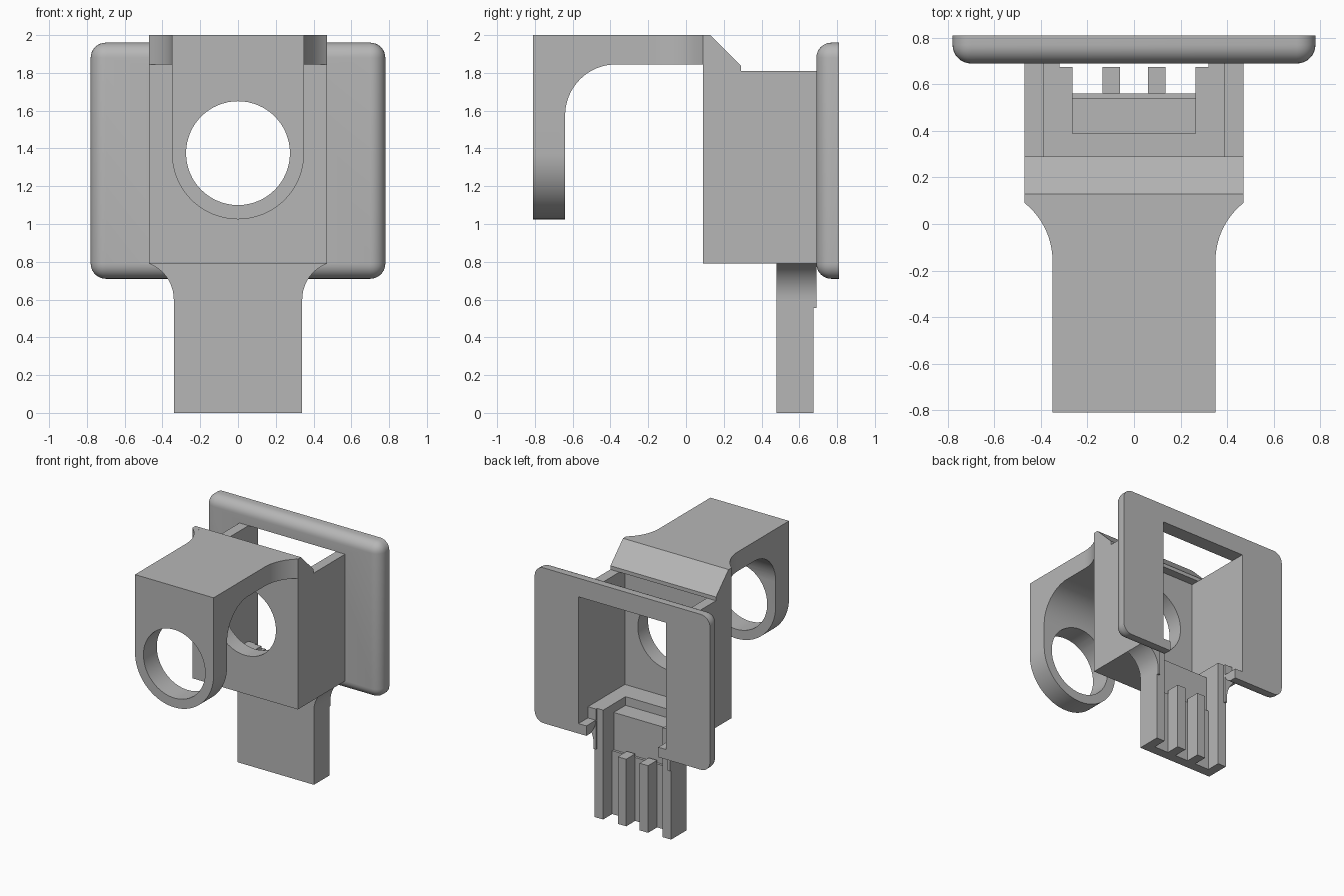
import bpy, bmesh
from math import sin, cos, radians, pi
from mathutils import Vector

cube = bpy.data.objects.get("Cube")
if cube:
    bpy.data.objects.remove(cube, do_unlink=True)

grey = bpy.data.materials.new("plain grey")
grey.use_nodes = True
COLOUR = (0.47, 0.47, 0.47, 1)
grey.diffuse_color = COLOUR
grey.node_tree.nodes["Principled BSDF"].inputs["Base Color"].default_value = COLOUR


def finish(name, bm):
    bmesh.ops.recalc_face_normals(bm, faces=bm.faces)
    mesh = bpy.data.meshes.new(name)
    bm.to_mesh(mesh)
    bm.free()
    mesh.materials.append(grey)
    obj = bpy.data.objects.new(name, mesh)
    bpy.context.collection.objects.link(obj)
    return obj


def extrude(name, pts, axis, lo, hi):
    """Extrude a 2D outline along an axis; the outline uses the other two axes in order."""
    def place(p, d):
        c = list(p)
        c.insert("xyz".index(axis), d)
        return Vector(c)
    bm = bmesh.new()
    a = [bm.verts.new(place(p, lo)) for p in pts]
    b = [bm.verts.new(place(p, hi)) for p in pts]
    bm.faces.new(a)
    bm.faces.new(b)
    for i in range(len(pts)):
        j = (i + 1) % len(pts)
        bm.faces.new((a[i], a[j], b[j], b[i]))
    return finish(name, bm)


def box(name, x, y, z):
    return extrude(name, [(x[0], y[0]), (x[1], y[0]), (x[1], y[1]), (x[0], y[1])], "z", *z)


def arc(cx, cy, r, start, end, n=16):
    angles = [radians(start + (end - start) * i / n) for i in range(n + 1)]
    return [(cx + r * cos(t), cy + r * sin(t)) for t in angles]


def apply_modifiers(obj):
    graph = bpy.context.evaluated_depsgraph_get()
    mesh = bpy.data.meshes.new_from_object(obj.evaluated_get(graph))
    obj.modifiers.clear()
    obj.data = mesh


def boolean(obj, cutter, operation="DIFFERENCE"):
    mod = obj.modifiers.new("cut", "BOOLEAN")
    mod.operation, mod.solver, mod.object = operation, "EXACT", cutter
    apply_modifiers(obj)
    bpy.data.objects.remove(cutter, do_unlink=True)


def mirror(obj):
    obj.modifiers.new("mirror", "MIRROR").use_clip = False
    apply_modifiers(obj)


def smooth(obj):
    bpy.ops.object.select_all(action="DESELECT")
    obj.select_set(True)
    bpy.context.view_layer.objects.active = obj
    bpy.ops.object.shade_smooth_by_angle(angle=radians(30))


HOLE_Z = 1.375


def hole_cutter(y0, y1):
    return extrude("hole_cutter", arc(0, HOLE_Z, 0.275, 0, 360, 64)[:-1], "y", y0, y1)


# Back plate with rounded front rim and an opening running out at the bottom
plate = box("back_plate", (-0.78, 0.78), (0.69, 0.81), (0.71, 1.96))
bm = bmesh.new()
bm.from_mesh(plate.data)
edges = [e for e in bm.edges
         if abs(e.verts[0].co.y - e.verts[1].co.y) > 0.1
         or max(v.co.y for v in e.verts) < 0.7]
bmesh.ops.bevel(bm, geom=edges, offset=0.08, segments=8, profile=0.5, affect="EDGES")
bm.to_mesh(plate.data)
bm.free()
right = [(0.32, 0.6), (0.32, 0.79), (0.39, 0.79), (0.39, 1.81)]
left = [(-x, z) for x, z in reversed(right)]
boolean(plate, extrude("opening_cutter", right + left, "y", 0.6, 0.9))
smooth(plate)

# Hollow housing, open at the back and top
housing = box("housing", (-0.47, 0.47), (0.09, 0.69), (0.79, 1.81))
boolean(housing, box("inside_cutter", (-0.39, 0.39), (0.22, 0.8), (0.88, 1.9)))
boolean(housing, box("pocket_cutter", (-0.265, 0.265), (0.39, 0.8), (0.81, 0.95)))
boolean(housing, box("slot_cutter", (-0.265, 0.265), (0.54, 0.8), (0.7, 0.95)))
boolean(housing, box("lip_cutter", (-0.32, 0.32), (0.675, 0.8), (0.7, 0.95)))
boolean(housing, hole_cutter(0, 0.3))
smooth(housing)

# Sloped cap over the front wall
extrude("sloped_cap", [(0.09, 1.81), (0.29, 1.81), (0.29, 1.84), (0.13, 2), (0.09, 2)],
        "x", -0.47, 0.47)

# Overhanging arm: filleted L section trimmed to a round-ended front
section = [(-0.81, 1), (-0.64, 1)] + arc(-0.37, 1.575, 0.27, 180, 90)
section += [(0.09, 1.845), (0.09, 2), (-0.81, 2)]
arm = extrude("arm", section, "x", -0.5, 0.5)
outline = arc(0, HOLE_Z, 0.35, 180, 360, 48) + [(0.35, 2.2), (-0.35, 2.2)]
boolean(arm, extrude("arm_trim", outline, "y", -1, 0.3), "INTERSECT")
boolean(arm, hole_cutter(-1, -0.3))
smooth(arm)

# Curved gussets where the arm widens into the cap
gusset = extrude("arm_gussets", arc(0.67, -0.16, 0.32, 180, 128.7) + [(0.35, 0.09)],
                 "z", 1.845, 2)
mirror(gusset)
smooth(gusset)

# Stem: thin back wall, side rails and two ribs
box("stem_wall", (-0.265, 0.265), (0.48, 0.56), (0, 0.51))
box("stem_upper_wall", (-0.265, 0.265), (0.48, 0.54), (0.51, 0.81))
mirror(box("stem_rails", (0.265, 0.34), (0.48, 0.675), (0, 0.88)))
mirror(box("stem_ribs", (0.06, 0.135), (0.56, 0.675), (0, 0.54)))

# Curved gussets joining the stem to the housing
flare = arc(0.544, 0.6, 0.204, 180, 111.3)
stem_gusset = extrude("stem_gussets", flare + [(0.34, 0.79)], "y", 0.48, 0.69)
mirror(stem_gusset)
smooth(stem_gusset)
mirror(box("stem_gusset_tabs", (0.32, 0.34), (0.675, 0.69), (0.555, 0.79)))
